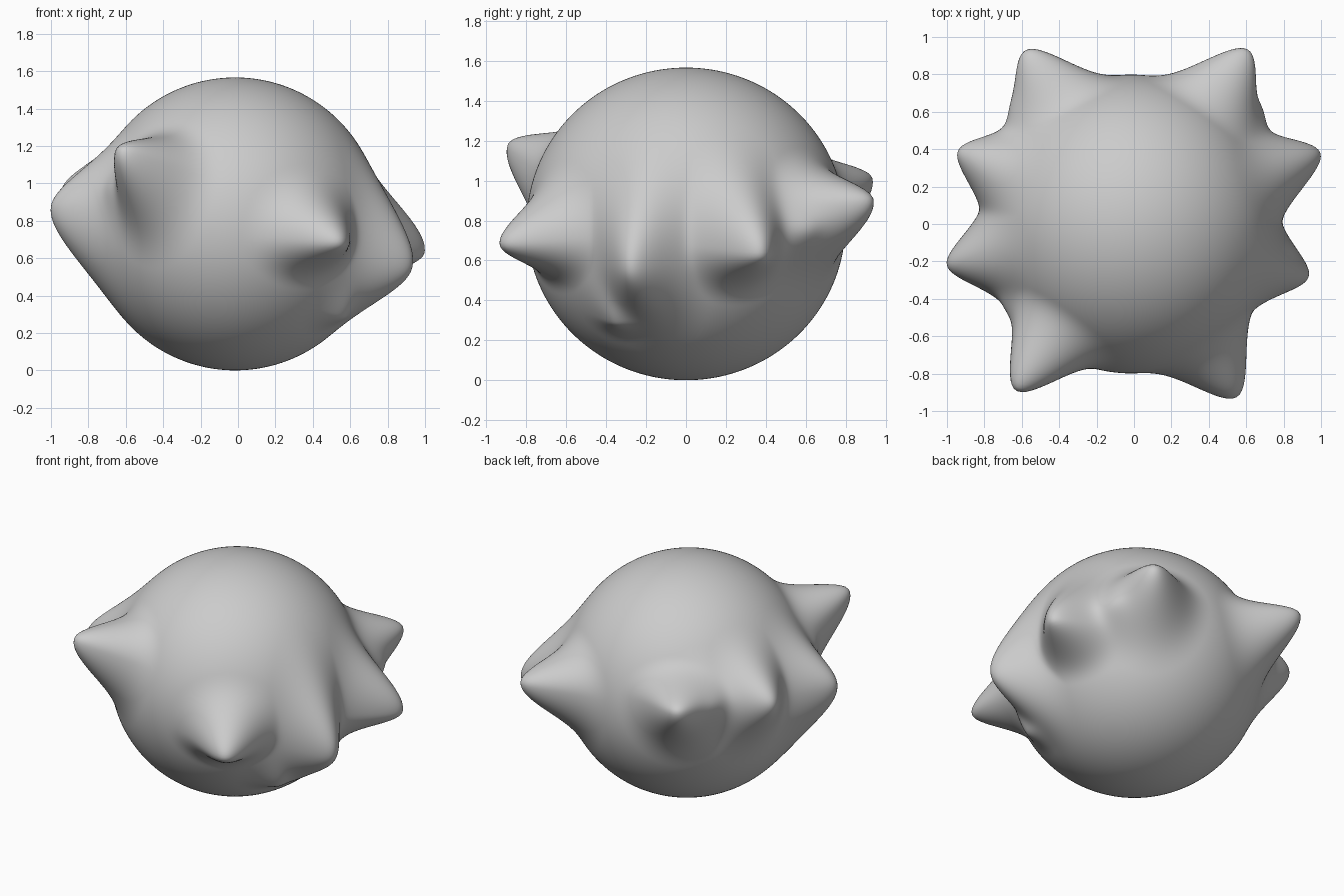
import bpy, bmesh, math
from mathutils import Vector

if "Cube" in bpy.data.objects:
    bpy.data.objects.remove(bpy.data.objects["Cube"])

R = 0.783
CENTRE = Vector((-0.015, 0, R))

# Spikes: tip position, then spread sideways, upwards and downwards
SPIKES = [
    ((0.995, 0.38, 0.63), 0.47, 0.72, 0.40),
    ((0.93, -0.28, 0.55), 0.45, 0.85, 0.70),
    ((0.55, -0.925, 0.68), 0.50, 0.50, 0.36),
    ((-0.63, -0.885, 1.18), 0.46, 0.40, 0.62),
    ((-1.00, -0.22, 0.87), 0.47, 0.66, 0.80),
    ((-0.94, 0.39, 0.96), 0.47, 0.58, 0.60),
    ((-0.58, 0.925, 1.01), 0.50, 0.36, 0.58),
    ((0.61, 0.93, 0.90), 0.50, 0.40, 0.60),
    ((0.57, -0.36, 0.29), 0.34, 0.60, 0.26),   # small low bump
    # low swellings that join neighbouring spikes
    ((0.67, 0.61, 0.76), 0.50, 0.50, 0.45),
    ((-0.63, 0.62, 0.96), 0.50, 0.45, 0.45),
    ((-0.68, -0.46, 0.98), 0.45, 0.40, 0.45),
]


def spike_frame(tip, side, up, down):
    v = Vector(tip) - CENTRE
    axis = v.normalized()
    e = Vector((0, 0, 1)).cross(axis).normalized()
    return axis, e, axis.cross(e), v.length - body(axis), side, up, down


def body(d):
    # Ball slightly wider from front to back
    return R / math.sqrt(d.x ** 2 + d.z ** 2 + (d.y / 1.02) ** 2)


def falloff(t, soft=0.16):
    # Concave cone with a rounded tip and a soft foot
    s = (math.sqrt(t * t + soft * soft) - soft) / (math.sqrt(1 + soft * soft) - soft)
    return max(0.0, 1 - s) ** 2.4


frames = [spike_frame(*s) for s in SPIKES]

# Ball with the spikes pulled out of its surface
bm = bmesh.new()
bmesh.ops.create_icosphere(bm, subdivisions=7, radius=1)
for v in bm.verts:
    d = v.co.normalized()
    total = 0.0
    for axis, e, n, height, side, up, down in frames:
        if d.dot(axis) > 0.3:
            h = d.dot(n)
            t = math.hypot(d.dot(e) / side, h / (up if h > 0 else down))
            total += (height * falloff(t)) ** 2
    v.co = CENTRE + d * (body(d) + math.sqrt(total))
for f in bm.faces:
    f.smooth = True
mesh = bpy.data.meshes.new("spiky_ball")
bm.to_mesh(mesh)
bm.free()

grey = bpy.data.materials.new("light grey")
grey.diffuse_color = (0.6, 0.6, 0.6, 1)
grey.use_nodes = True
grey.node_tree.nodes["Principled BSDF"].inputs["Base Color"].default_value = grey.diffuse_color
mesh.materials.append(grey)
ball = bpy.data.objects.new("spiky_ball", mesh)
bpy.context.collection.objects.link(ball)
